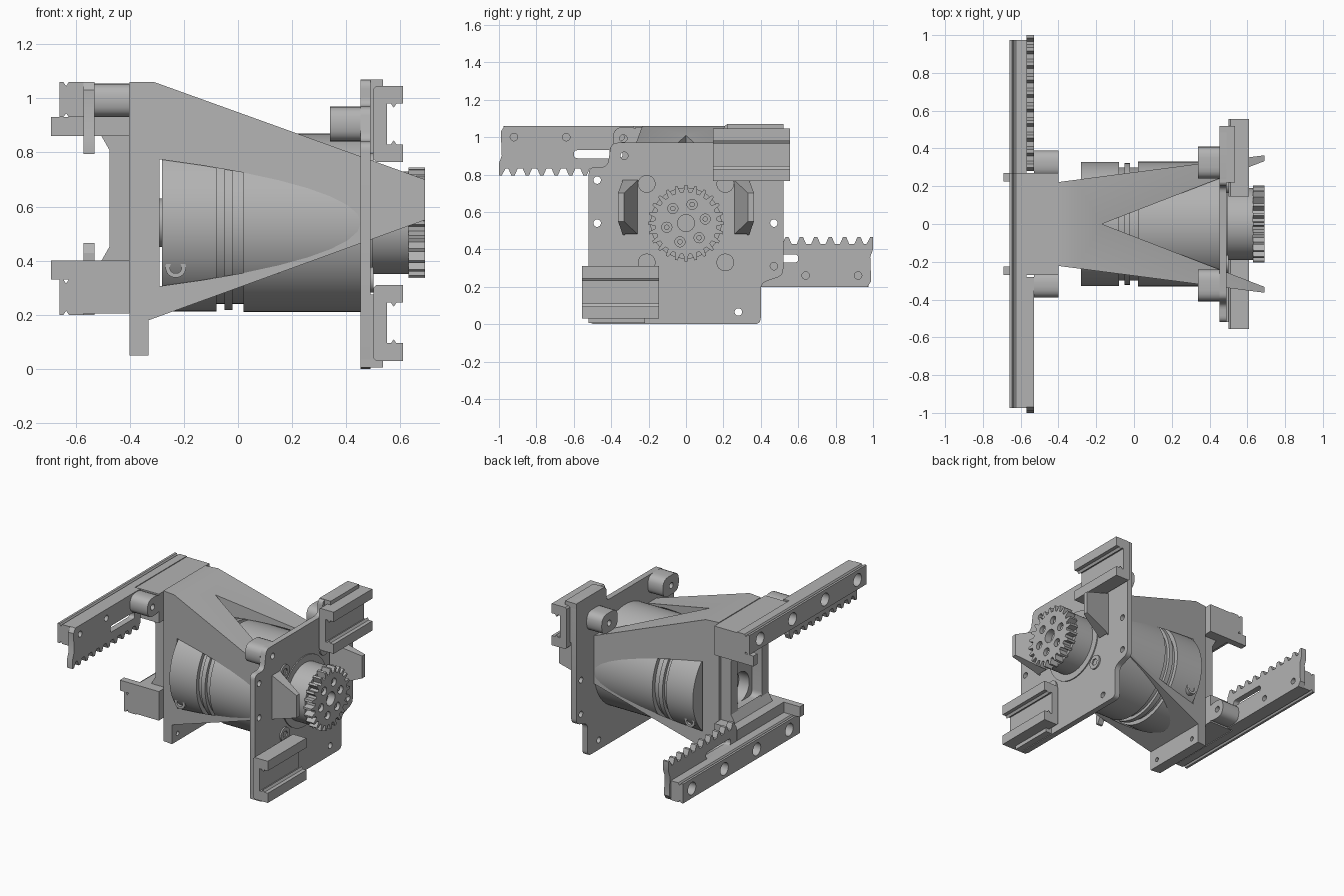
import bpy, bmesh, math
from mathutils import Matrix, Vector

old = bpy.data.objects.get("Cube")
if old:
    bpy.data.objects.remove(old)

grey = bpy.data.materials.new("plain_grey")
grey.use_nodes = True
COLOUR = (0.45, 0.45, 0.45, 1)
grey.diffuse_color = COLOUR
grey.node_tree.nodes["Principled BSDF"].inputs["Base Color"].default_value = COLOUR

AXIS_Z = 0.54      # height of the motor axis
parts = []


def prism(name, pts, axis, a, b, spin=None):
    """Extrude a 2D outline along an axis; spin turns it half a turn about x at that height."""
    def place(p, t):
        v = {"x": (t, p[0], p[1]), "y": (p[0], t, p[1]), "z": (p[0], p[1], t)}[axis]
        return Vector(v) if spin is None else Vector((v[0], -v[1], 2 * spin - v[2]))
    bm = bmesh.new()
    low = [bm.verts.new(place(p, a)) for p in pts]
    high = [bm.verts.new(place(p, b)) for p in pts]
    bm.faces.new(low)
    bm.faces.new(high)
    for i in range(len(pts)):
        j = (i + 1) % len(pts)
        bm.faces.new((low[i], low[j], high[j], high[i]))
    bmesh.ops.recalc_face_normals(bm, faces=bm.faces)
    me = bpy.data.meshes.new(name)
    bm.to_mesh(me)
    bm.free()
    me.materials.append(grey)
    ob = bpy.data.objects.new(name, me)
    bpy.context.collection.objects.link(ob)
    parts.append(ob)
    return ob


def rect(a, b, c, d):
    return [(a, c), (b, c), (b, d), (a, d)]


def box(name, x0, x1, y0, y1, z0, z1, spin=None):
    return prism(name, rect(y0, y1, z0, z1), "x", x0, x1, spin)


def cyl(name, axis, r, a, b, u, v, n=64, spin=None):
    pts = [(u + r * math.cos(math.tau * i / n), v + r * math.sin(math.tau * i / n)) for i in range(n)]
    return prism(name, pts, axis, a, b, spin)


def rounded(pts, r, steps=5):
    """Round every corner of an outline."""
    out = []
    for i, p in enumerate(pts):
        p = Vector(p)
        a, b = Vector(pts[i - 1]) - p, Vector(pts[(i + 1) % len(pts)]) - p
        s = p + a.normalized() * min(r, a.length * 0.45)
        e = p + b.normalized() * min(r, b.length * 0.45)
        for k in range(steps + 1):
            t = k / steps
            out.append(tuple(s * (1 - t) ** 2 + p * 2 * t * (1 - t) + e * t * t))
    return out


def cut(ob, cutters):
    for c in cutters:
        mod = ob.modifiers.new("cut", "BOOLEAN")
        mod.operation, mod.solver, mod.object = "DIFFERENCE", "EXACT", c
    deps = bpy.context.evaluated_depsgraph_get()
    me = bpy.data.meshes.new_from_object(ob.evaluated_get(deps))
    ob.modifiers.clear()
    ob.data = me
    for c in cutters:
        parts.remove(c)
        bpy.data.objects.remove(c)


# Wedge housing: flared sides, V opening towards the end plate, bore for the motor
housing = prism("housing", [(-0.40, 1.06), (-0.31, 1.06), (0.69, 0.70), (0.69, 0.55),
                            (-0.33, 0.18), (-0.33, 0.05), (-0.40, 0.05)], "y", -1, 1)
for v in housing.data.vertices:
    v.co.y *= 0.235 + 0.13 * (v.co.x + 0.3)
cut(housing, [prism("v_cutter", [(-0.17, 0), (0.9, 0.414), (0.9, -0.414)], "z", -0.5, 2),
              cyl("bore_cutter", "x", 0.333, -0.29, 0.5, 0, AXIS_Z),
              cyl("window_cutter", "x", 0.1, -0.5, -0.2, 0, AXIS_Z)]
    + [cyl("foot_hole", "x", 0.015, -0.5, -0.3, s * 0.17, 0.1, 16) for s in (-1, 1)])

# Motor and gearbox
cyl("motor_can", "x", 0.328, -0.28, -0.08, 0, AXIS_Z, 96)
cyl("motor_collar", "x", 0.3, -0.08, 0.02, 0, AXIS_Z, 96)
cyl("motor_ring", "x", 0.322, -0.05, -0.02, 0, AXIS_Z, 96)
cyl("gearbox", "x", 0.33, 0.02, 0.455, 0, AXIS_Z, 96)
cyl("motor_boss", "x", 0.09, -0.33, -0.28, 0, AXIS_Z)
for s in (-1, 1):
    port = cyl("cable_port", "y", 0.038, s * 0.2, s * 0.29, -0.23, 0.375, 24)
    cut(port, [cyl("port_hole", "y", 0.022, s * 0.27, s * 0.35, -0.23, 0.375, 24)])

# End plate with stepped corners and bolt holes
plate = prism("end_plate", rounded([(-0.52, 0), (0.40, 0), (0.40, 0.22), (0.52, 0.26), (0.52, 1.07),
                                    (0.20, 1.07), (0.20, 0.97), (-0.40, 0.97), (-0.42, 0.84),
                                    (-0.52, 0.84)], 0.035), "x", 0.452, 0.49)
holes = [(-0.475, 0.77), (-0.475, 0.54), (0.47, 0.54), (0.47, 0.31), (0.28, 0.065), (-0.33, 0.9)]
cut(plate, [cyl("hole", "x", 0.02, 0.4, 0.6, y, z, 20) for y, z in holes])
for s in (-1, 1):
    tab = prism("plate_lug", rounded(rect(s * 0.24, s * 0.41, 0.84, 0.97), 0.06), "x", 0.34, 0.452)
    cut(tab, [cyl("lug_hole", "x", 0.02, 0.3, 0.5, s * 0.33, 0.9, 20)])
    for t in (-1, 1):
        screw = cyl("plate_screw", "x", 0.047, 0.48, 0.5, s * 0.21, AXIS_Z + t * 0.21, 32)
        cut(screw, [cyl("socket", "x", 0.024, 0.492, 0.52, s * 0.21, AXIS_Z + t * 0.21, 6)])

# Output gear on its hub
rim = cyl("hub_ring", "x", 0.235, 0.48, 0.497, 0, AXIS_Z, 64)
cyl("output_hub", "x", 0.19, 0.49, 0.63, 0, AXIS_Z)
teeth, outline = 24, []
for i in range(teeth):
    for f, r in ((-0.32, 0.167), (-0.13, 0.204), (0.13, 0.204), (0.32, 0.167)):
        a = math.tau * (i + f) / teeth
        outline.append((r * math.cos(a), AXIS_Z + r * math.sin(a)))
gear = prism("output_gear", outline, "x", 0.63, 0.69)
bolts = [(0.105 * math.cos(math.tau * (k + 0.2) / 6), AXIS_Z + 0.105 * math.sin(math.tau * (k + 0.2) / 6))
         for k in range(6)]
cut(gear, [cyl("gear_hole", "x", 0.027, 0.64, 0.8, y, z, 20) for y, z in bolts]
    + [cyl("gear_bore", "x", 0.045, 0.64, 0.8, 0, AXIS_Z, 32)])
for y, z in bolts:
    cyl("gear_pin", "x", 0.014, 0.62, 0.675, y, z, 16)

# Linear guide carriages on the end plate
for spin in (None, 0.5375):
    box("carriage_pad", 0.452, 0.535, 0.22, 0.52, 0.80, 1.07, spin)
    prism("carriage", [(0.50, 0.775), (0.51, 0.765), (0.61, 0.765), (0.61, 0.83), (0.585, 0.83),
                       (0.575, 0.845), (0.565, 0.83), (0.55, 0.83), (0.55, 0.98), (0.565, 0.98),
                       (0.575, 0.965), (0.585, 0.98), (0.61, 0.98), (0.61, 1.045), (0.51, 1.045),
                       (0.50, 1.035)], "y", 0.145, 0.555, spin)

# Sliding fingers: rail, toothed rack and mounting arm, repeated half a turn apart
pitch = 0.077
for spin in (None, 0.63):
    rail = prism("rail", [(-0.66, 0.93), (-0.645, 0.93), (-0.635, 0.945), (-0.625, 0.93), (-0.57, 0.93),
                          (-0.57, 1.06), (-0.625, 1.06), (-0.635, 1.045), (-0.645, 1.06), (-0.66, 1.06)],
                 "y", -0.975, 0.27, spin)
    cut(rail, [cyl("rail_hole", "x", 0.042, -0.7, -0.6, -0.88 + k * 0.345, 0.995, 24, spin) for k in range(4)])

    edge = [(-0.28, 1.06), (-0.97, 1.06), (-0.99, 1.03), (-0.985, 0.9), (-1.0, 0.86), (-1.0, 0.795), (-0.985, 0.795)]
    for k in range(9):
        y = -0.93 + k * pitch
        edge += [(y - 0.035, 0.832), (y - 0.02, 0.832), (y - 0.004, 0.795), (y + 0.014, 0.795), (y + 0.03, 0.832)]
    edge.append((-0.28, 0.832))
    rack = prism("rack", edge, "x", -0.57, -0.53, spin)
    cut(rack, [prism("slot", rounded(rect(-0.60, -0.34, 0.887, 0.93), 0.02), "x", -0.6, -0.5, spin)]
        + [cyl("rack_hole", "x", 0.02, -0.6, -0.5, y, 1.0, 20, spin) for y in (-0.92, -0.64, -0.35)])

    box("arm", -0.57, -0.40, -0.27, 0.27, 0.86, 1.055, spin)
    lug = prism("arm_lug", rounded(rect(-0.39, -0.25, 0.93, 1.055), 0.06), "x", -0.53, -0.40, spin)
    cut(lug, [cyl("lug_hole", "x", 0.02, -0.6, -0.3, -0.335, 0.993, 20, spin)])
    box("rail_stop", -0.69, -0.56, 0.225, 0.27, 0.86, 0.93, spin)
    prism("arm_gusset", [(-0.51, 0.87), (-0.47, 0.80), (-0.47, 0.87)], "y", -0.2, 0.2, spin)

# Frame joining the two arms, open in the middle
frame = box("arm_frame", -0.475, -0.40, -0.2, 0.2, 0.39, 0.87)
cut(frame, [prism("window", rounded(rect(-0.13, 0.13, 0.44, 0.83), 0.04), "x", -0.6, -0.3)])

# Smooth the round surfaces, keep the edges sharp
bpy.ops.object.select_all(action="DESELECT")
for ob in parts:
    ob.select_set(True)
bpy.context.view_layer.objects.active = parts[0]
bpy.ops.object.shade_smooth_by_angle(angle=math.radians(30))
